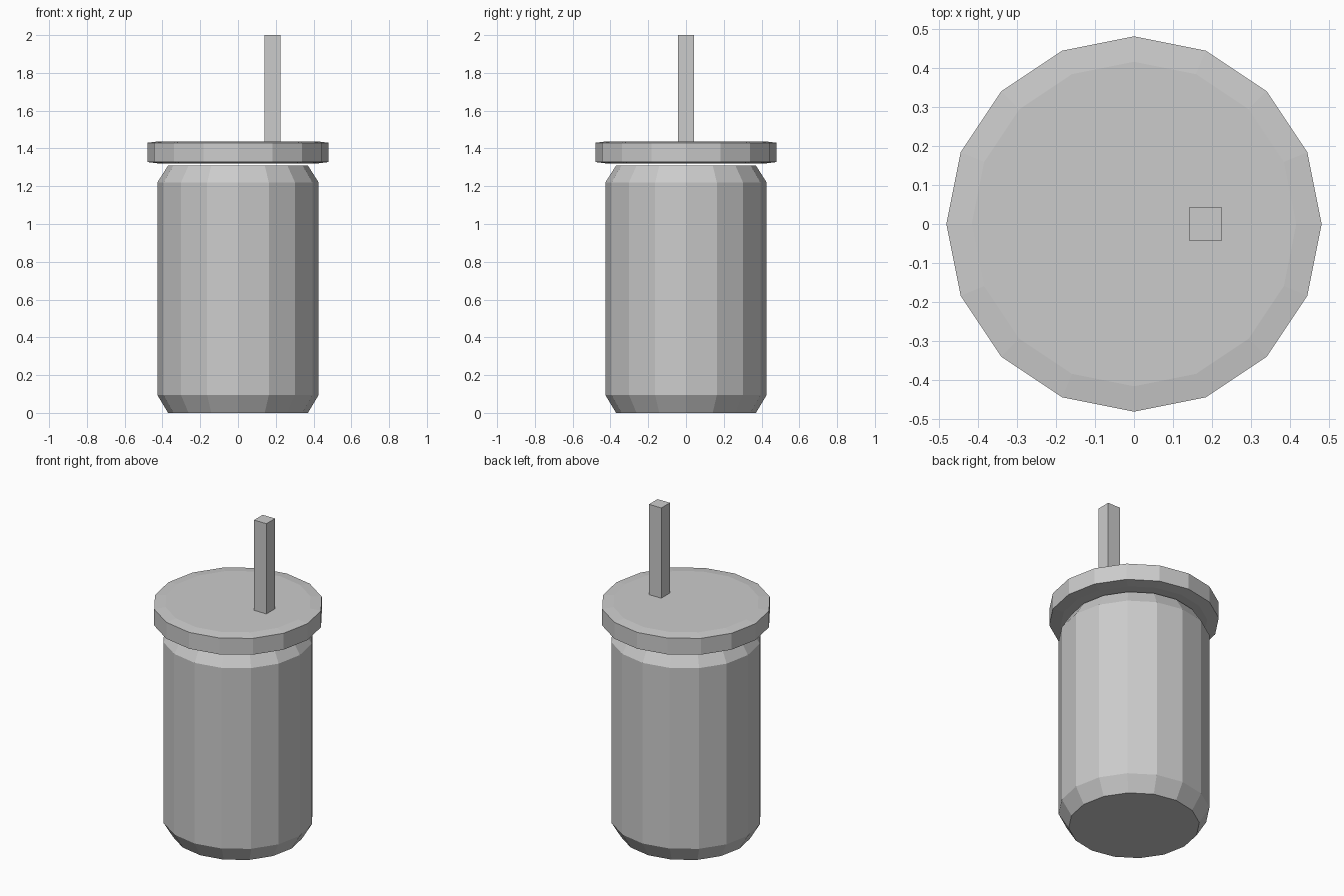
import bpy
import bmesh
from math import cos, sin, pi

if "Cube" in bpy.data.objects:
    bpy.data.objects.remove(bpy.data.objects["Cube"])

SIDES = 16

grey = bpy.data.materials.new("plain grey")
grey.use_nodes = True
colour = (0.6, 0.6, 0.6, 1)
grey.diffuse_color = colour
grey.node_tree.nodes["Principled BSDF"].inputs["Base Color"].default_value = colour


def turned_part(name, profile):
    """Closed faceted solid from (radius, height) pairs, bottom to top."""
    bm = bmesh.new()
    rings = [[bm.verts.new((r * cos(2 * pi * i / SIDES), r * sin(2 * pi * i / SIDES), z))
              for i in range(SIDES)] for r, z in profile]
    for low, high in zip(rings, rings[1:]):
        for i in range(SIDES):
            j = (i + 1) % SIDES
            bm.faces.new((low[i], low[j], high[j], high[i]))
    bm.faces.new(rings[0][::-1])
    bm.faces.new(rings[-1])
    mesh = bpy.data.meshes.new(name)
    bm.to_mesh(mesh)
    bm.free()
    obj = bpy.data.objects.new(name, mesh)
    bpy.context.collection.objects.link(obj)
    mesh.materials.append(grey)
    return obj


# Cup body with chamfered foot and shoulder
turned_part("cup_body", [(0.37, 0), (0.427, 0.095), (0.427, 1.22), (0.37, 1.31)])

# Overhanging lid, floating just above the body
turned_part("lid", [(0.415, 1.32), (0.48, 1.328), (0.48, 1.43), (0.415, 1.438)])

# Square straw standing on the lid
bpy.ops.mesh.primitive_cube_add(size=1, location=(0.183, 0, 1.715))
straw = bpy.context.object
straw.name = "straw"
straw.scale = (0.085, 0.085, 0.57)
straw.data.materials.append(grey)
